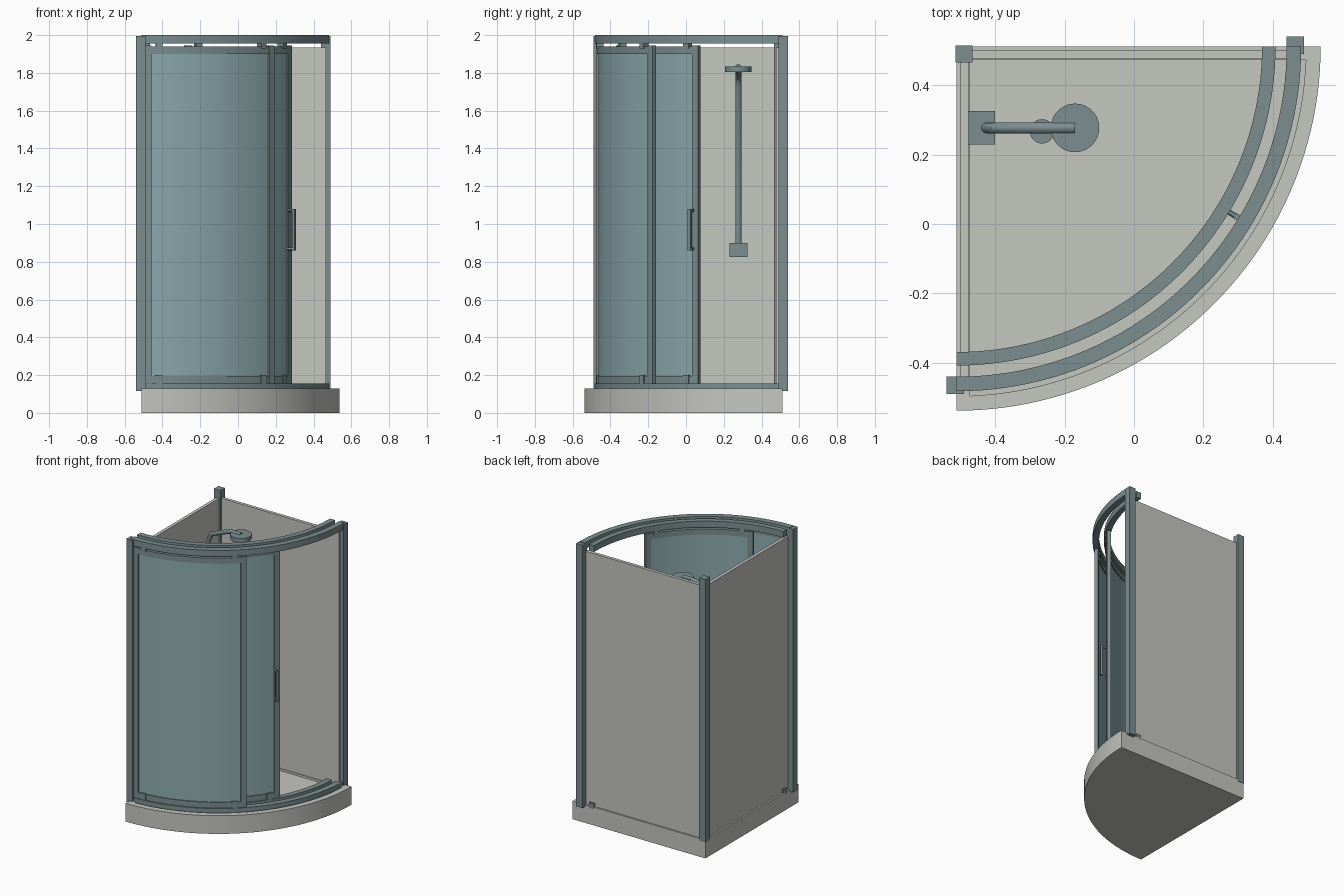
import bpy, bmesh
from math import sin, cos, radians, degrees, asin
from mathutils import Matrix, Vector

if "Cube" in bpy.data.objects:
    bpy.data.objects.remove(bpy.data.objects["Cube"])

CX, CY = -0.512, 0.512          # centre of the quarter circle (back left corner)

def material(name, col):
    m = bpy.data.materials.new(name)
    m.diffuse_color = col
    m.use_nodes = True
    m.node_tree.nodes["Principled BSDF"].inputs["Base Color"].default_value = m.diffuse_color
    return m

FRAME = material("slate_metal", (0.20, 0.27, 0.28, 1))
GLASS = material("tinted_glass", (0.27, 0.41, 0.43, 1))
STONE = material("pale_stone", (0.56, 0.57, 0.53, 1))

def polar(r, a, z=0.0):
    return Vector((CX + r * cos(radians(a)), CY + r * sin(radians(a)), z))

def finish(name, bm, mat):
    bmesh.ops.recalc_face_normals(bm, faces=bm.faces)
    me = bpy.data.meshes.new(name)
    bm.to_mesh(me)
    bm.free()
    ob = bpy.data.objects.new(name, me)
    bpy.context.collection.objects.link(ob)
    me.materials.append(mat)
    return ob

def box(name, lo, hi, mat=FRAME):
    lo, hi = Vector(lo), Vector(hi)
    bm = bmesh.new()
    bmesh.ops.create_cube(bm, size=1)
    for v in bm.verts:
        v.co = Vector([(lo[i] + hi[i]) / 2 + v.co[i] * (hi[i] - lo[i]) for i in range(3)])
    return finish(name, bm, mat)

def radial_box(name, r, a, z0, z1, depth, width, mat=FRAME):
    # box turned to face away from the corner
    bm = bmesh.new()
    bmesh.ops.create_cube(bm, size=1, matrix=Matrix.Translation(polar(r, a, (z0 + z1) / 2))
                          @ Matrix.Rotation(radians(a), 4, 'Z')
                          @ Matrix.Diagonal((depth, width, z1 - z0, 1)))
    return finish(name, bm, mat)

def loft(name, rings, mat, closed=False):
    # skin equal rings of points; cap the ends unless closed
    bm = bmesh.new()
    vs = [[bm.verts.new(p) for p in ring] for ring in rings]
    n = len(vs[0])
    for i in range(len(vs) - 1):
        for j in range(n):
            k = (j + 1) % n
            bm.faces.new((vs[i][j], vs[i][k], vs[i + 1][k], vs[i + 1][j]))
    bm.faces.new(vs[0])
    bm.faces.new(vs[-1])
    return finish(name, bm, mat)

def arc_band(name, r0, r1, z0, z1, a0, a1, mat=FRAME):
    n = max(8, int((a1 - a0) / 2))
    rings = []
    for i in range(n + 1):
        a = a0 + (a1 - a0) * i / n
        rings.append([polar(r0, a, z0), polar(r1, a, z0), polar(r1, a, z1), polar(r0, a, z1)])
    return loft(name, rings, mat)

def disc(name, pos, r, h):
    bm = bmesh.new()
    bmesh.ops.create_cone(bm, cap_ends=True, segments=40, radius1=r, radius2=r, depth=h,
                          matrix=Matrix.Translation(pos))
    return finish(name, bm, FRAME)

# tray: quarter disc with a shallow recess
FLOOR, LIP = 0.115, 0.13
def quarter(r, inset, z, n=48):
    a = degrees(asin(inset / r))
    pts = [polar(r, -90 + a + (90 - 2 * a) * i / n, z) for i in range(n + 1)]
    return pts + [Vector((CX + inset, CY - inset, z))]
loft("shower_tray", [quarter(1.05, 0, 0), quarter(1.05, 0, LIP),
                     quarter(1.008, 0.04, LIP), quarter(1.008, 0.04, FLOOR)], STONE)
disc("drain", (-0.265, 0.267, FLOOR + 0.002), 0.035, 0.006)

# two back walls
box("left_wall", (-0.50, -0.465, 0.12), (-0.477, 0.50, 1.935), STONE)
box("back_wall", (-0.50, 0.477, 0.12), (0.465, 0.50, 1.935), STONE)

# three corner posts
for name, x, y in (("corner_post", -0.49, 0.49), ("left_post", -0.515, -0.465),
                   ("right_post", 0.465, 0.515)):
    box(name, (x - 0.025, y - 0.025, FLOOR), (x + 0.025, y + 0.025, 1.995))

# curved rails, outer and inner, top and bottom
for side, r0, r1 in (("outer", 0.952, 0.994), ("inner", 0.881, 0.920)):
    arc_band(side + "_bottom_rail", r0, r1, FLOOR, 0.155, -90, 0)
    arc_band(side + "_top_rail", r0, r1, 1.955, 2.0, -90, 0)

# fixed outer screen and sliding inner door, each framed glass on rollers
for side, r, a0, a1 in (("fixed_screen", 0.973, -89, -44.5), ("sliding_door", 0.901, -75, -29.5)):
    arc_band(side + "_glass", r - 0.005, r + 0.005, 0.19, 1.905, a0, a1, GLASS)
    arc_band(side + "_bottom_frame", r - 0.012, r + 0.012, 0.155, 0.195, a0, a1)
    arc_band(side + "_top_frame", r - 0.012, r + 0.012, 1.90, 1.94, a0, a1)
    for i, a in enumerate((a0 + 1, a1 - 1)):
        radial_box(f"{side}_stile_{i}", r, a, 0.15, 1.945, 0.026, 0.038)
        b = a + (3.5 if i == 0 else -3.5)
        for end, z0, z1 in (("bottom", 0.145, 0.20), ("top", 1.93, 1.96)):
            radial_box(f"{side}_{end}_roller_{i}", r, b, z0, z1, 0.036, 0.035)

# tubes: door handle, riser pipe and arm
def tube(name, pts, r):
    cu = bpy.data.curves.new(name, 'CURVE')
    cu.dimensions = '3D'
    cu.bevel_depth, cu.bevel_resolution, cu.use_fill_caps = r, 4, True
    sp = cu.splines.new('POLY')
    sp.points.add(len(pts) - 1)
    for p, q in zip(sp.points, pts):
        p.co = (*q, 1)
    tmp = bpy.data.objects.new(name + "_path", cu)
    bpy.context.collection.objects.link(tmp)
    bpy.context.view_layer.update()
    me = bpy.data.meshes.new_from_object(tmp.evaluated_get(bpy.context.evaluated_depsgraph_get()))
    bpy.data.objects.remove(tmp)
    me.name = name
    me.materials.clear()
    me.materials.append(FRAME)
    bpy.context.collection.objects.link(bpy.data.objects.new(name, me))

radial_box("door_handle_grip", 0.947, -31.3, 0.86, 1.08, 0.014, 0.018)
for i, z in enumerate((0.868, 1.072)):
    tube(f"door_handle_mount_{i}", [polar(0.905, -31.3, z), polar(0.95, -31.3, z)], 0.008)

# shower: mixer block, riser with bent arm, round head
Y = 0.277
box("mixer_block", (-0.477, Y - 0.048, 0.825), (-0.40, Y + 0.048, 0.90))
tube("riser_pipe", [(-0.425, Y, 0.88), (-0.425, Y, 1.73), (-0.40, Y, 1.775), (-0.26, Y, 1.83),
                    (-0.17, Y, 1.83)], 0.016)
disc("shower_head", (-0.17, Y, 1.82), 0.07, 0.03)

# smooth curved surfaces, keep hard edges
bpy.ops.object.select_all(action='SELECT')
bpy.context.view_layer.objects.active = bpy.data.objects["shower_tray"]
bpy.ops.object.shade_smooth_by_angle(angle=radians(30))
